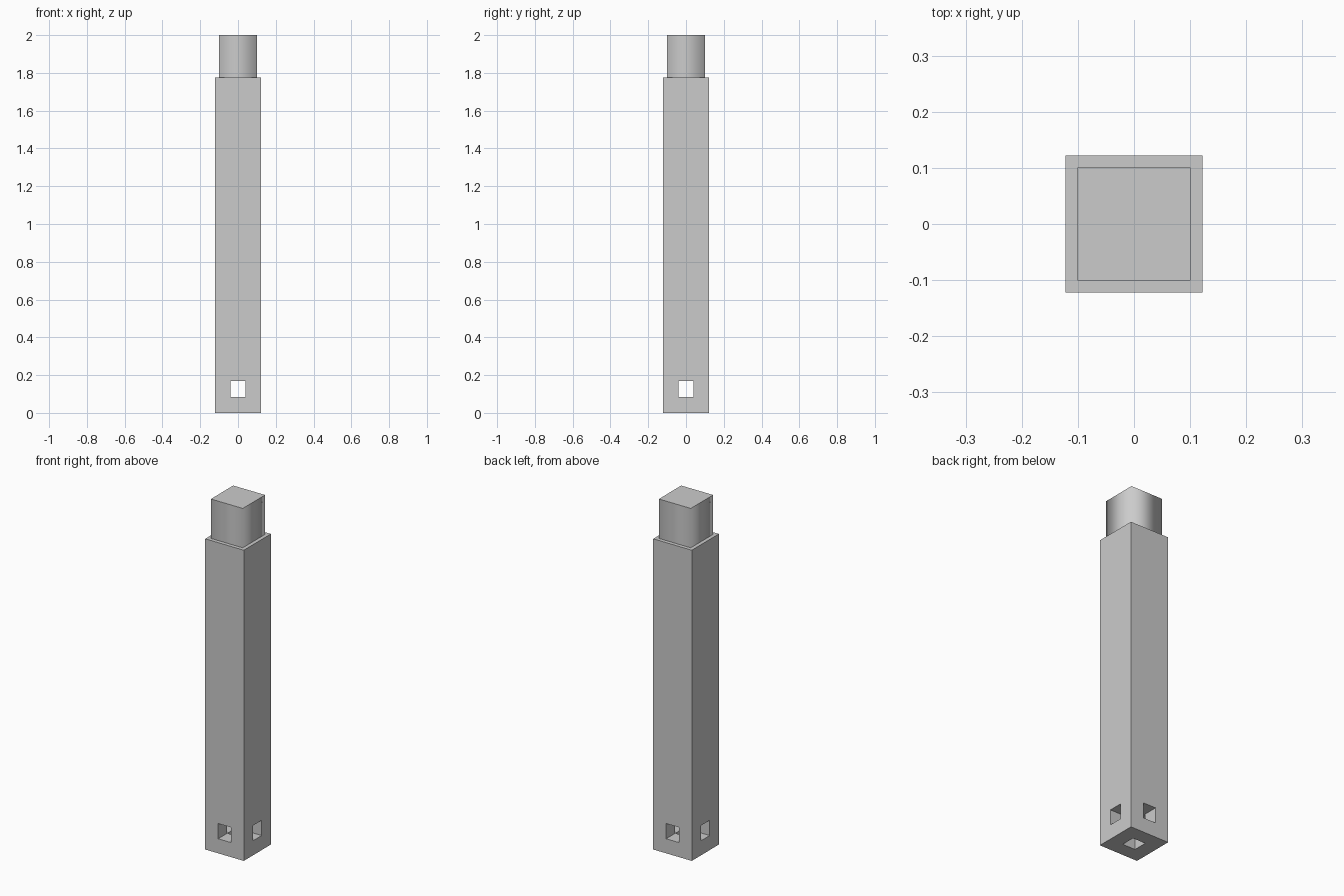
import bpy, bmesh
from mathutils import Vector

if "Cube" in bpy.data.objects:
    bpy.data.objects.remove(bpy.data.objects["Cube"])

HALF, PEG, SHOULDER, TOP = 0.122, 0.092, 1.775, 2.0
HOLE, HOLE_Z0, HOLE_Z1 = 0.04, 0.083, 0.17


def box(bm, half, z0, z1):
    verts = bmesh.ops.create_cube(bm, size=1)["verts"]
    for v in verts:
        v.co = Vector((v.co.x * 2 * half, v.co.y * 2 * half, z0 if v.co.z < 0 else z1))


def extrude(bm, face, offset):
    ret = bmesh.ops.extrude_face_region(bm, geom=[face])["geom"]
    bmesh.ops.translate(bm, vec=offset, verts=[g for g in ret if isinstance(g, bmesh.types.BMVert)])
    if face.is_valid:
        bm.faces.remove(face)
    return next(g for g in ret if isinstance(g, bmesh.types.BMFace))


def to_object(bm, name):
    bmesh.ops.recalc_face_normals(bm, faces=bm.faces)
    mesh = bpy.data.meshes.new(name)
    bm.to_mesh(mesh)
    bm.free()
    obj = bpy.data.objects.new(name, mesh)
    bpy.context.collection.objects.link(obj)
    return obj


# Square post with a narrower, softly shaded peg on top
bm = bmesh.new()
box(bm, HALF, 0, SHOULDER)
bm.normal_update()
cap = max(bm.faces, key=lambda f: f.normal.z)
bmesh.ops.inset_region(bm, faces=[cap], thickness=HALF - PEG)
cap = extrude(bm, cap, Vector((0, 0, TOP - SHOULDER)))
for edge in cap.edges:
    edge.smooth = False
    for face in edge.link_faces:
        if face != cap:
            face.smooth = True
            for e in face.edges:
                if all(abs(v.co.z - SHOULDER) < 1e-4 for v in e.verts):
                    e.smooth = False
post = to_object(bm, "post")

# Five-armed cutter: holes through both directions and up from the base
bm = bmesh.new()
box(bm, HOLE, HOLE_Z0, HOLE_Z1)
bm.normal_update()
for face in list(bm.faces):
    if face.normal.z < 0.5:
        extrude(bm, face, face.normal * 0.2)
cutter = to_object(bm, "hole_cutter")
cutter.hide_render = True

mod = post.modifiers.new("holes", "BOOLEAN")
mod.operation = "DIFFERENCE"
mod.solver = "EXACT"
mod.object = cutter
bpy.context.view_layer.objects.active = post
bpy.ops.object.modifier_apply(modifier=mod.name)
bpy.data.objects.remove(cutter)
